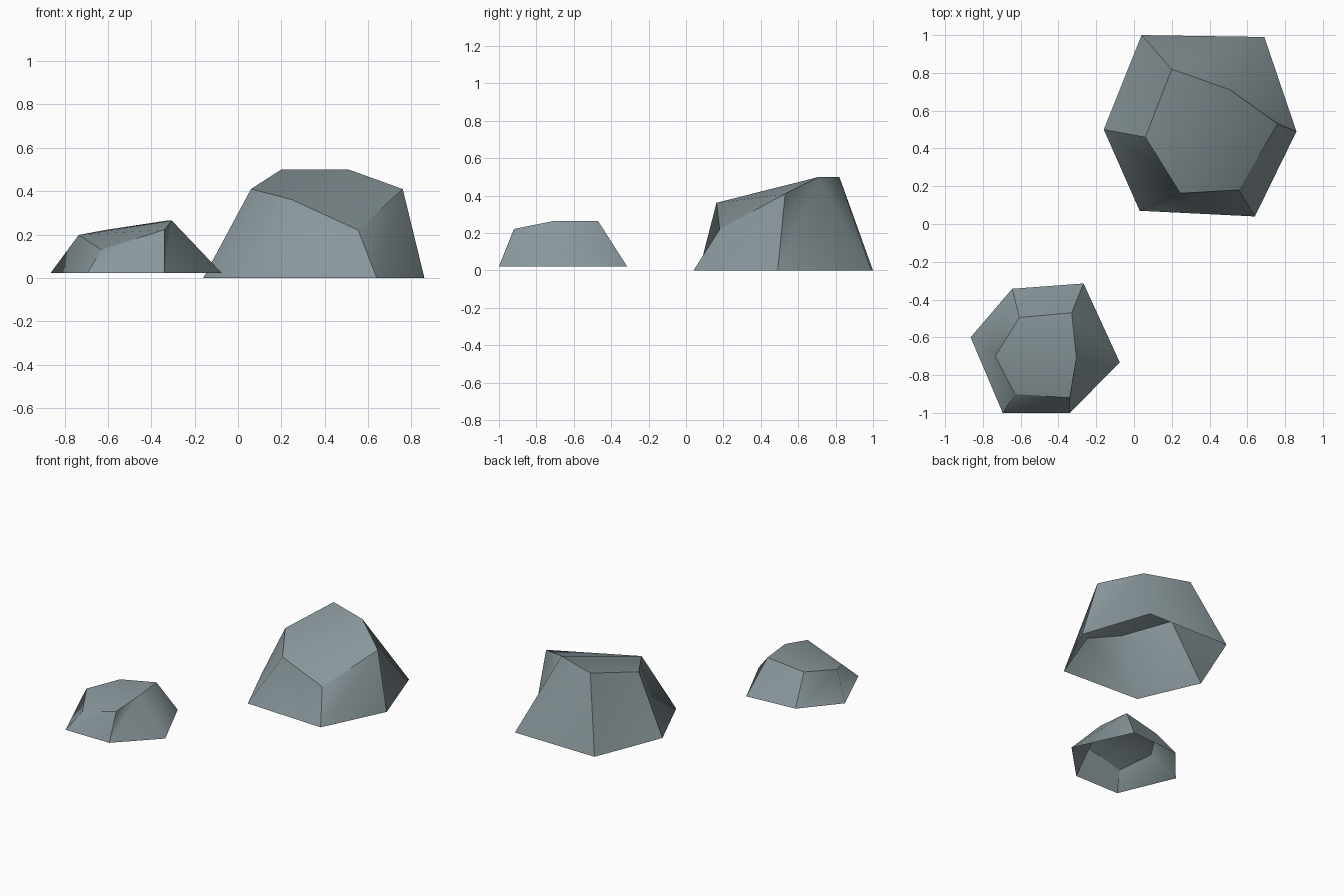
import bpy, bmesh

if "Cube" in bpy.data.objects:
    bpy.data.objects.remove(bpy.data.objects["Cube"])

stone = bpy.data.materials.new("stone")
stone.diffuse_color = (0.25, 0.31, 0.33, 1.0)
stone.use_nodes = True
stone.node_tree.nodes["Principled BSDF"].inputs["Base Color"].default_value = stone.diffuse_color


def rock(name, base_z, base, top, seam):
    """Open six-sided boulder: base ring, uneven top ring, top split along a soft seam."""
    bm = bmesh.new()
    lower = [bm.verts.new((x, y, base_z)) for x, y in base]
    upper = [bm.verts.new(p) for p in top]
    soft = []

    # Sloping sides, each folded along one diagonal
    for i in range(6):
        j = (i + 1) % 6
        bm.faces.new((lower[i], upper[i], lower[j]))
        bm.faces.new((lower[j], upper[i], upper[j]))
        soft.append({upper[i], lower[j]})

    # Two-part faceted top
    a, b = seam, seam + 3
    for s in (a, b):
        bm.faces.new([upper[(s - k) % 6] for k in range(4)])

    # Crisp facets except along the diagonals and the soft seam over the rock
    soft += [{upper[a], upper[b]}, {lower[a], upper[a]}, {lower[b], upper[b]}]
    for f in bm.faces:
        f.smooth = True
    for e in bm.edges:
        e.smooth = set(e.verts) in soft
    # Points run clockwise from above, so the outside faces outward
    bmesh.ops.recalc_face_normals(bm, faces=bm.faces)
    if sum(f.normal.z for f in bm.faces) < 0:
        bmesh.ops.reverse_faces(bm, faces=bm.faces)

    mesh = bpy.data.meshes.new(name)
    bm.to_mesh(mesh)
    bm.free()
    mesh.materials.append(stone)
    obj = bpy.data.objects.new(name, mesh)
    bpy.context.collection.objects.link(obj)
    return obj


# Large boulder
rock("large_rock", 0.0,
     [(0.04, 1.0), (0.69, 0.99), (0.86, 0.49), (0.64, 0.04), (0.03, 0.07), (-0.16, 0.5)],
     [(0.2, 0.82, 0.5), (0.51, 0.71, 0.5), (0.76, 0.53, 0.41),
      (0.555, 0.18, 0.22), (0.245, 0.163, 0.362), (0.06, 0.46, 0.41)],
     seam=1)

# Small boulder
rock("small_rock", 0.022,
     [(-0.865, -0.6), (-0.645, -0.343), (-0.267, -0.315), (-0.075, -0.733), (-0.34, -1.0), (-0.695, -1.0)],
     [(-0.735, -0.7, 0.198), (-0.607, -0.495, 0.222), (-0.33, -0.47, 0.264),
      (-0.305, -0.71, 0.264), (-0.34, -0.92, 0.222), (-0.63, -0.9, 0.13)],
     seam=0)
